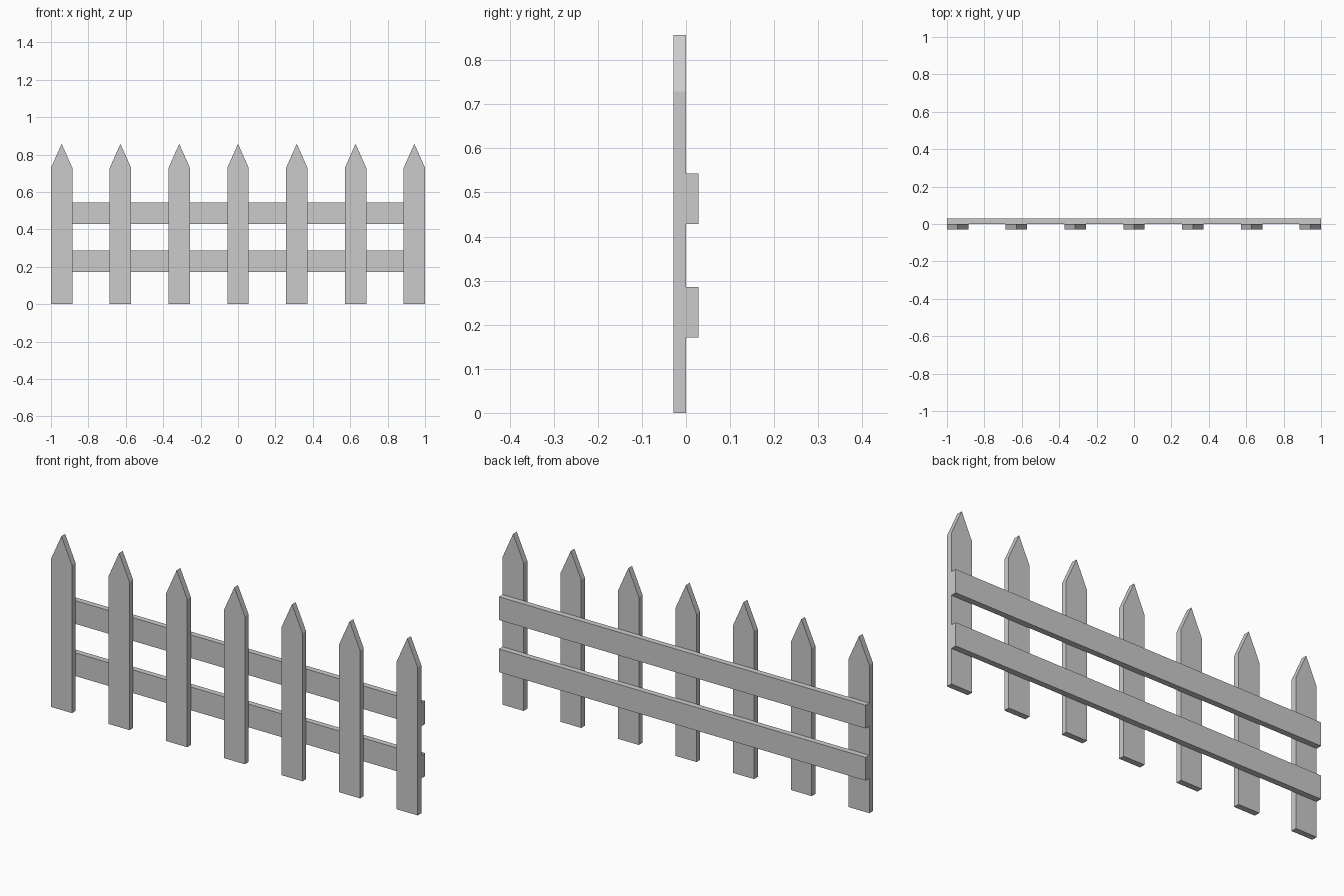
import bpy
import bmesh

if "Cube" in bpy.data.objects:
    bpy.data.objects.remove(bpy.data.objects["Cube"])

THICK = 0.0286      # board thickness
WIDTH = 0.1143      # board width
COUNT = 7           # number of pickets


def board(name, profile, y0, y1, x=0.0):
    """Extrude an (x, z) profile from y0 to y1."""
    bm = bmesh.new()
    face = bm.faces.new([bm.verts.new((px, y0, pz)) for px, pz in profile])
    ext = bmesh.ops.extrude_face_region(bm, geom=[face])
    verts = [v for v in ext["geom"] if isinstance(v, bmesh.types.BMVert)]
    bmesh.ops.translate(bm, verts=verts, vec=(0, y1 - y0, 0))
    bmesh.ops.recalc_face_normals(bm, faces=bm.faces)
    mesh = bpy.data.meshes.new(name)
    bm.to_mesh(mesh)
    bm.free()
    obj = bpy.data.objects.new(name, mesh)
    obj.location.x = x
    bpy.context.collection.objects.link(obj)
    return obj


# Pointed pickets at the front
h = WIDTH / 2
picket = [(-h, 0), (h, 0), (h, 0.729), (0, 0.857), (-h, 0.729)]
span = 1 - h
for i in range(COUNT):
    board(f"picket_{i + 1}", picket, -THICK, 0, -span + 2 * span * i / (COUNT - 1))

# Horizontal rails behind the pickets
for name, z in (("lower_rail", 0.1714), ("upper_rail", 0.4286)):
    board(name, [(-1, z), (1, z), (1, z + WIDTH), (-1, z + WIDTH)], 0, THICK)
